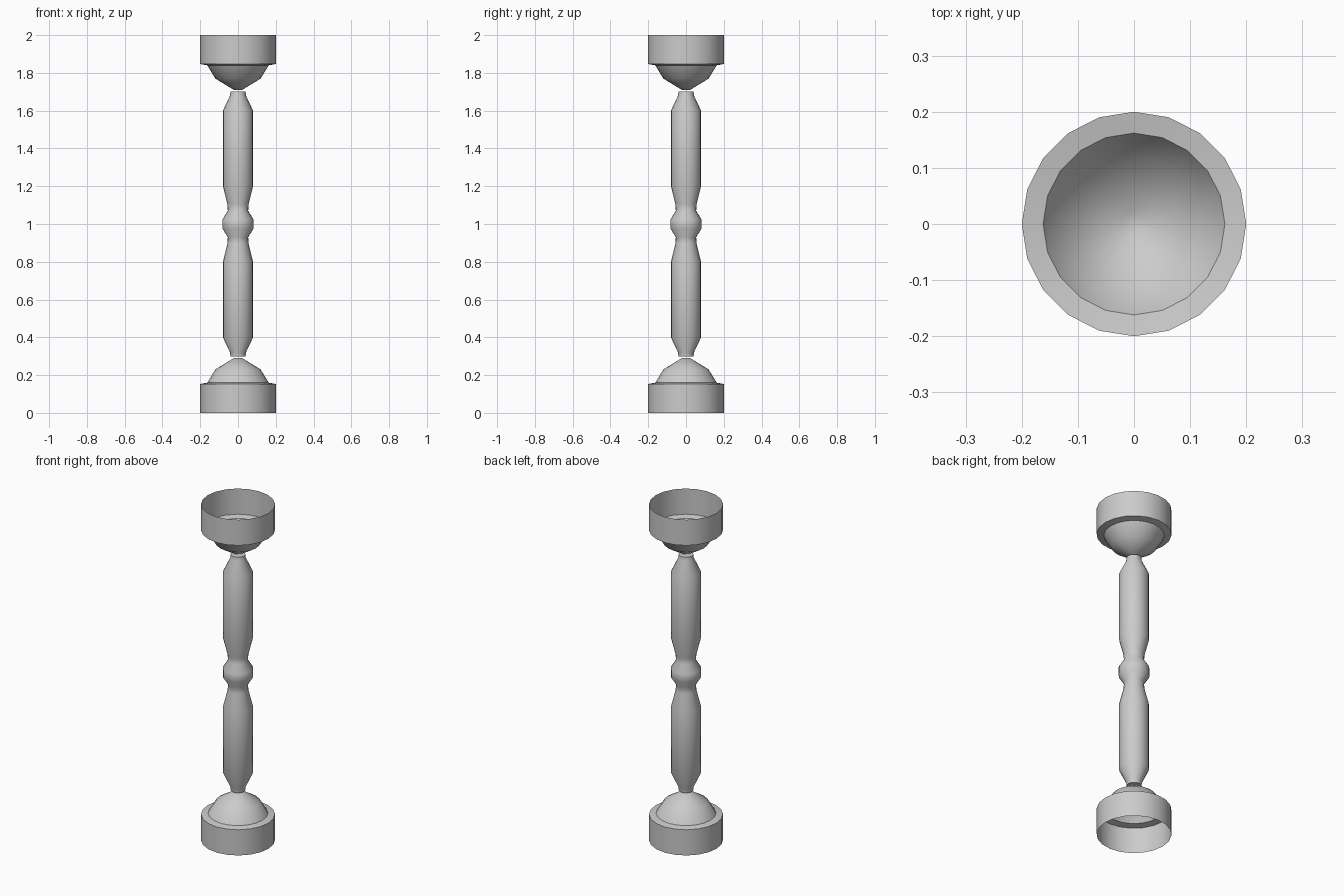
import bpy, bmesh, math

if "Cube" in bpy.data.objects:
    bpy.data.objects.remove(bpy.data.objects["Cube"])

SIDES = 20


def lathe(name, profile, cap_start=False, cap_end=False, flip=False):
    """Revolve an (r, z) profile around the z axis."""
    bm = bmesh.new()
    rings = []
    for r, z in profile:
        rings.append([bm.verts.new((r * math.cos(2 * math.pi * i / SIDES),
                                    r * math.sin(2 * math.pi * i / SIDES), z))
                      for i in range(SIDES)])
    for a, b in zip(rings, rings[1:]):
        for i in range(SIDES):
            j = (i + 1) % SIDES
            bm.faces.new((a[i], a[j], b[j], b[i]))
    if cap_start:
        bm.faces.new(rings[0][::-1])
    if cap_end:
        bm.faces.new(rings[-1])
    if flip:
        bmesh.ops.reverse_faces(bm, faces=bm.faces[:])
    mesh = bpy.data.meshes.new(name)
    bm.to_mesh(mesh)
    bm.free()
    obj = bpy.data.objects.new(name, mesh)
    bpy.context.collection.objects.link(obj)
    bpy.ops.object.select_all(action='DESELECT')
    obj.select_set(True)
    bpy.context.view_layer.objects.active = obj
    bpy.ops.object.shade_smooth_by_angle(angle=math.radians(35))
    return obj


# Open cup with a domed end; the top one is the base turned upside down
cup = [(0.2, 0), (0.2, 0.153), (0.162, 0.16), (0.12, 0.23), (0.022, 0.29)]
lathe("base_cup", cup, cap_end=True)
lathe("top_cup", [(r, 2 - z) for r, z in cup], cap_end=True, flip=True)

# Turned shaft: lower half, central ring, mirrored upper half
half = [(0.04, 0.298), (0.042, 0.32), (0.08, 0.4), (0.08, 0.8),
        (0.056, 0.895), (0.054, 0.93), (0.082, 0.975)]
shaft = half + [(r, 2 - z) for r, z in reversed(half)]
lathe("turned_shaft", shaft, cap_start=True, cap_end=True)
